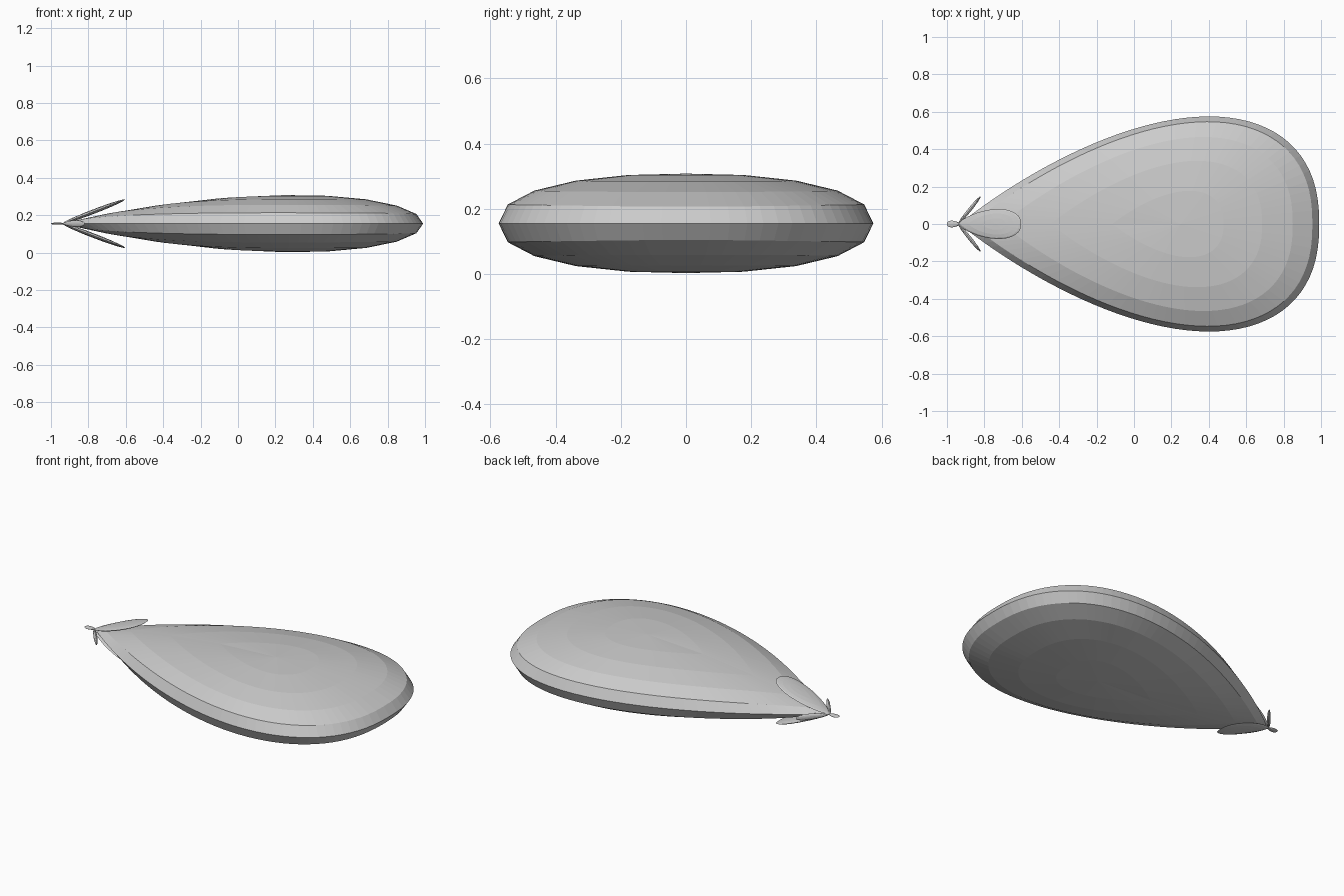
import bpy, bmesh, math
from mathutils import Matrix

if "Cube" in bpy.data.objects:
    bpy.data.objects.remove(bpy.data.objects["Cube"])

ZC = 0.155  # mid-height of the whole model


def bump(u, a, b):
    """Teardrop curve on 0..1, normalised to a peak of 1."""
    m = a / (a + b)
    u = min(max(u, 0), 1)
    return (u ** a) * ((1 - u) ** b) / (m ** a * (1 - m) ** b)


def pod(name, length, half_w, half_t, matrix, segs=64, rings=5,
        w=(0.95, 0.42), t=(0.9, 0.5), n=2.3, centre=0.615):
    """Flattened teardrop with nested rings, tip at origin, pointing along +x."""
    bm = bmesh.new()

    def height(u, y):
        width = half_w * bump(u, *w)
        k = min(abs(y) / width, 1) if width > 1e-6 else 1
        return half_t * bump(u, *t) * (1 - k ** n) ** (1 / n)

    outline = []
    for i in range(segs):
        a = 2 * math.pi * i / segs
        u = 0.5 + 0.5 * math.cos(a)
        outline.append((u, half_w * bump(u, *w) * (1 if a < math.pi else -1)))

    def ring(r, side):
        vs = []
        for u, y in outline:
            uu, yy = centre + r * (u - centre), r * y
            z = 0 if r == 1 else side * height(uu, yy)
            vs.append(bm.verts.new((uu * length, yy, z)))
        return vs

    rim = ring(1, 1)
    for side in (1, -1):
        prev = rim
        for k in range(1, rings):
            cur = ring(math.cos(math.pi / 2 * k / rings), side)
            for i in range(segs):
                j = (i + 1) % segs
                bm.faces.new((prev[i], prev[j], cur[j], cur[i]))
            prev = cur
        pole = bm.verts.new((centre * length, 0, side * height(centre, 0)))
        for i in range(segs):
            bm.faces.new((prev[i], prev[(i + 1) % segs], pole))
    bmesh.ops.recalc_face_normals(bm, faces=bm.faces)
    mesh = bpy.data.meshes.new(name)
    bm.to_mesh(mesh)
    bm.free()
    obj = bpy.data.objects.new(name, mesh)
    obj.matrix_world = matrix
    bpy.context.collection.objects.link(obj)
    return obj


def at(x):
    return Matrix.Translation((x, 0, ZC))


# Main flattened teardrop body
pod("body", 1.92, 0.575, 0.153, at(-0.93), segs=96)

# Large leaves above and below, small edge-on leaves at the sides
leaf = dict(segs=32, rings=4, w=(0.75, 0.42), t=(0.5, 0.5), n=2)
for label, s in (("upper", 1), ("lower", -1)):
    pod(label + "_leaf", 0.36, 0.08, 0.012,
        at(-0.94) @ Matrix.Rotation(-s * math.radians(21), 4, 'Y'), **leaf)
for label, s in (("left", 1), ("right", -1)):
    pod(label + "_leaf", 0.19, 0.018, 0.01,
        at(-0.94) @ Matrix.Rotation(s * math.radians(51), 4, 'Z')
        @ Matrix.Rotation(math.pi / 2, 4, 'X'), **leaf)

# Stem stub at the tip
pod("stem", 0.07, 0.018, 0.006,
    at(-0.93) @ Matrix.Rotation(math.pi, 4, 'Z'), **leaf)
